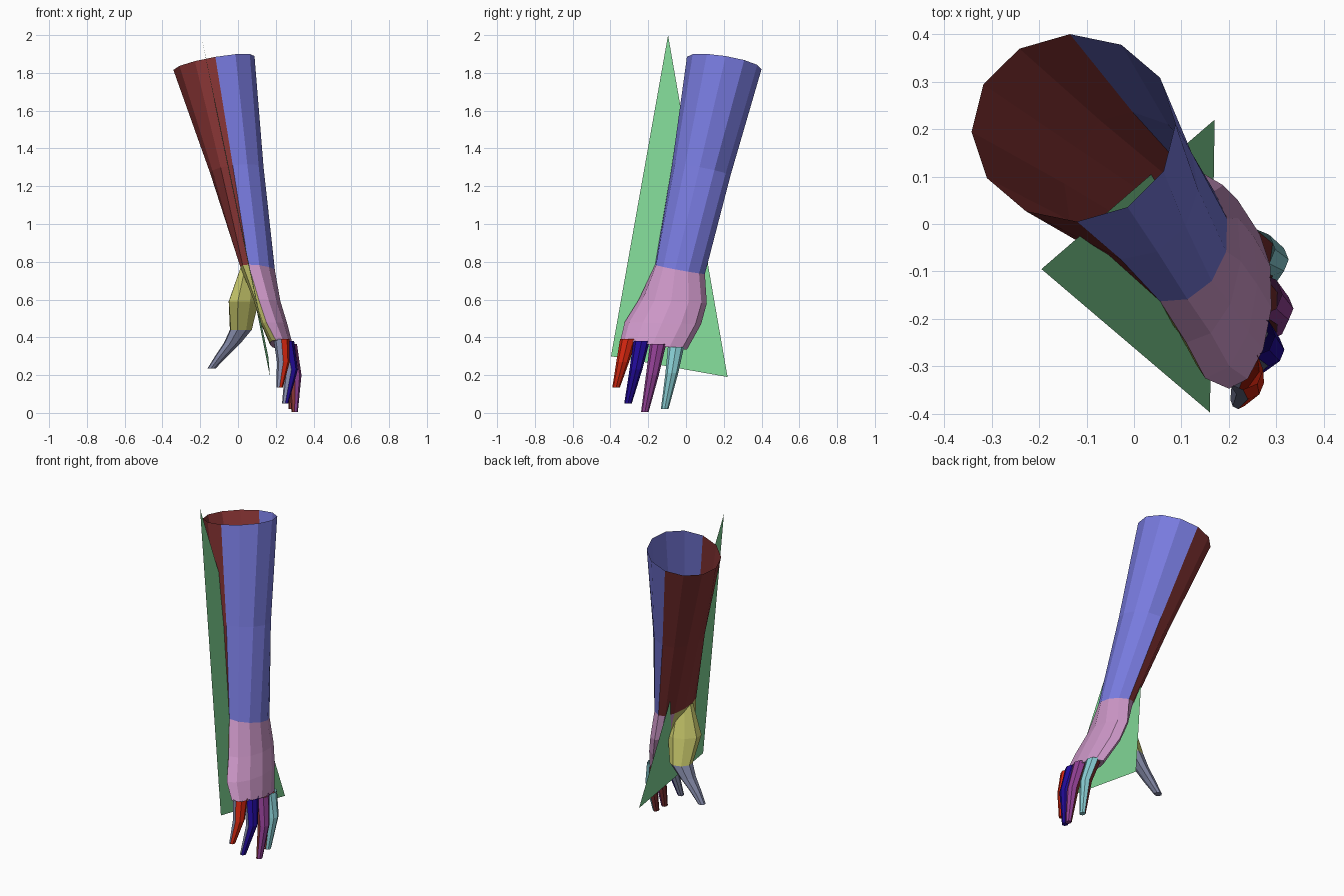
import bpy, bmesh, math
from mathutils import Vector

cube = bpy.data.objects.get("Cube")
if cube:
    bpy.data.objects.remove(cube, do_unlink=True)


def material(name, *srgb):
    linear = [((c + 0.055) / 1.055) ** 2.4 if c > 0.04 else c / 12.92 for c in srgb]
    mat = bpy.data.materials.new(name)
    mat.use_nodes = True
    mat.diffuse_color = (*linear, 1)
    mat.node_tree.nodes["Principled BSDF"].inputs["Base Color"].default_value = (*linear, 1)
    return mat


blue = material("periwinkle", 0.47, 0.48, 0.87)
brown = material("dark red", 0.52, 0.2, 0.2)
pink = material("pink", 0.8, 0.59, 0.78)
yellow = material("olive yellow", 0.78, 0.78, 0.42)
slate = material("slate", 0.52, 0.54, 0.66)
red = material("bright red", 0.85, 0.15, 0.06)
navy = material("navy", 0.13, 0.04, 0.6)
purple = material("purple", 0.57, 0.25, 0.58)
cyan = material("pale cyan", 0.53, 0.8, 0.82)
green = material("green", 0.5, 0.83, 0.58)


def ring(radial, ulnar, dorsal, palmar, sides=12, tilt=0):
    """Oval between two edge points; the first half of its points is the palm side."""
    a, b = Vector(radial), Vector(ulnar)
    centre, half = (a + b) / 2, (b - a) / 2
    normal = Vector((half.y, -half.x, 0)).normalized()
    normal.z = tilt
    points = []
    for i in range(sides):
        t = 2 * math.pi * i / sides
        depth = palmar if i < sides / 2 else dorsal
        points.append(centre + half * math.cos(t) - normal * depth * math.sin(t))
    return points


def build(name, bm, mats):
    bmesh.ops.recalc_face_normals(bm, faces=bm.faces)
    mesh = bpy.data.meshes.new(name)
    bm.to_mesh(mesh)
    bm.free()
    for mat in mats:
        mesh.materials.append(mat)
    obj = bpy.data.objects.new(name, mesh)
    bpy.context.collection.objects.link(obj)
    return obj


def loft(name, rings, mats, palm_side, cap_end=True):
    """Skin the rings; palm_side(i) tells which columns take the second material."""
    bm = bmesh.new()
    loops = [[bm.verts.new(p) for p in r] for r in rings]
    n = len(loops[0])
    for low, high in zip(loops, loops[1:]):
        for i in range(n):
            j = (i + 1) % n
            face = bm.faces.new((low[i], low[j], high[j], high[i]))
            face.material_index = int(palm_side(i))
    if cap_end:
        bm.faces.new(loops[-1])
    return build(name, bm, mats)


# Forearm: open sleeve, slightly waisted halfway
elbow = ring((-0.12, 0.005, 1.885), (-0.135, 0.4, 1.82), 0.215, 0.215, tilt=0.17)
wrist = ring((0.055, -0.163, 0.785), (0.12, 0.1, 0.735), 0.11, 0.07)
middle = [a.lerp(b, 0.52) for a, b in zip(elbow, wrist)]
centre = sum(middle, Vector()) / len(middle)
middle = [centre + (p - centre) * 0.95 for p in middle]
loft("forearm", [elbow, middle, wrist], [blue, brown], lambda i: i < 6, cap_end=False)

# Hand: broadens from the wrist to the knuckles
hand_rings = [
    wrist,
    ring((0.11, -0.25, 0.6), (0.14, 0.11, 0.58), 0.1, 0.04),
    ring((0.15, -0.325, 0.48), (0.17, 0.08, 0.47), 0.1, 0.04),
    ring((0.2, -0.347, 0.385), (0.23, 0.005, 0.335), 0.075, 0.045),
]
loft("hand", hand_rings, [pink, yellow], lambda i: 2 <= i < 6)


def digit(name, path, mats, across=(0, 1), sides=8, cap_end=True):
    """Tapered tube; each path entry is a centre, a half width and a half depth."""
    rings = []
    for c, width, depth in path:
        offset = Vector((*across, 0)).normalized() * width
        rings.append(ring(Vector(c) - offset, Vector(c) + offset, depth, depth, sides))
    return loft(name, rings, mats, lambda i: len(mats) > 1 and i < sides / 2, cap_end)


# Fingers: knuckle, middle joint and tip, with a second colour on the palm side
fingers = [
    ("index_finger", (0.23, -0.306, 0.39), (0.24, -0.335, 0.27), (0.22, -0.37, 0.135), red, slate),
    ("middle_finger", (0.255, -0.235, 0.38), (0.283, -0.265, 0.23), (0.25, -0.307, 0.05), navy, slate),
    ("ring_finger", (0.27, -0.148, 0.365), (0.302, -0.178, 0.2), (0.3, -0.218, 0.005), purple, brown),
    ("little_finger", (0.255, -0.053, 0.35), (0.292, -0.075, 0.21), (0.285, -0.113, 0.02), cyan, brown),
]
for name, knuckle, joint, tip, back, palm in fingers:
    path = [(knuckle, 0.043, 0.042), (joint, 0.034, 0.034), (tip, 0.02, 0.017)]
    digit(name, path, [back, palm])

# Thumb: broad fleshy base, then the narrow thumb itself
along = (0.82, 0.57)
joint = ((0.015, 0.025, 0.44), 0.065, 0.05)
digit("thumb_base", [((0.055, -0.06, 0.77), 0.05, 0.03), ((0.03, -0.03, 0.59), 0.095, 0.06), joint],
      [yellow], along, cap_end=False)
digit("thumb", [joint, ((-0.03, 0.03, 0.37), 0.048, 0.042), ((-0.085, 0.035, 0.305), 0.034, 0.034),
                ((-0.14, 0.045, 0.235), 0.022, 0.022)], [slate], along)

# Flat triangular plate running through the arm
bm = bmesh.new()
corners = [(-0.195, -0.095, 2), (0.16, -0.397, 0.3), (0.17, 0.22, 0.19)]
bm.faces.new([bm.verts.new(c) for c in corners])
build("cutting_plate", bm, [green])
